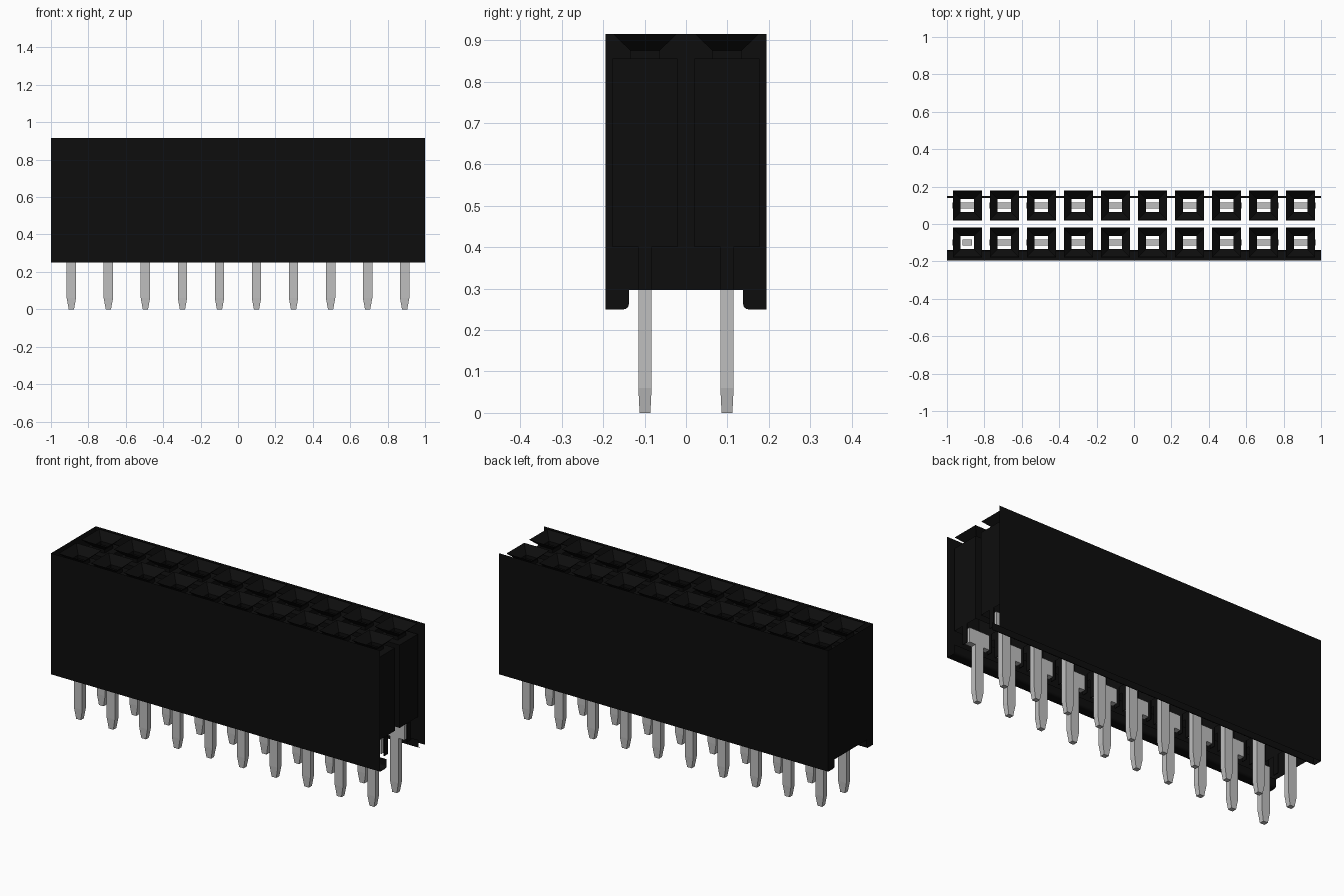
import bpy, bmesh, math

cube = bpy.data.objects.get("Cube")
if cube:
    bpy.data.objects.remove(cube, do_unlink=True)


def material(name, rgb, rough):
    m = bpy.data.materials.new(name)
    m.use_nodes = True
    m.diffuse_color = (*rgb, 1)
    b = m.node_tree.nodes["Principled BSDF"]
    b.inputs["Base Color"].default_value = (*rgb, 1)
    b.inputs["Roughness"].default_value = rough
    return m


BLACK = material("black plastic", (0.004, 0.004, 0.004), 0.6)
METAL = material("grey metal", (0.52, 0.52, 0.52), 0.5)


def finish(bm, name, mat, normals=True):
    if normals:
        bmesh.ops.recalc_face_normals(bm, faces=bm.faces)
    me = bpy.data.meshes.new(name)
    bm.to_mesh(me)
    bm.free()
    me.materials.append(mat)
    ob = bpy.data.objects.new(name, me)
    bpy.context.collection.objects.link(ob)
    return ob


def loft(bm, cx, cy, rings, cap=False):
    """Rectangular tube through rings of (half x, half y, z)."""
    loops = [[bm.verts.new((cx + sx * hx, cy + sy * hy, z))
              for sx, sy in ((-1, -1), (1, -1), (1, 1), (-1, 1))]
             for hx, hy, z in rings]
    for a, b in zip(loops, loops[1:]):
        for i in range(4):
            j = (i + 1) % 4
            bm.faces.new((a[i], a[j], b[j], b[i]))
    if cap:
        bm.faces.new(loops[0][::-1])
        bm.faces.new(loops[-1])


def strip(bm, profile):
    """Sheet running the whole length along an open (y, z) profile."""
    a = [bm.verts.new((-1, y, z)) for y, z in profile]
    b = [bm.verts.new((1, y, z)) for y, z in profile]
    for i in range(len(profile) - 1):
        bm.faces.new((a[i], b[i], b[i + 1], a[i + 1]))


COLS = [-0.891 + 0.198 * i for i in range(10)]
ROWS = (-0.099, 0.099)
W, TOP, FOOT, FLOOR = 0.194, 0.915, 0.25, 0.297
INNER, R = 0.138, 0.013

# Inner outline of one foot, with a rounded lower corner
foot = [(INNER + R - R * math.sin(t), FOOT + R - R * math.cos(t))
        for t in (math.pi / 2 * k / 4 for k in range(5))] + [(INNER, FLOOR)]

# Front wall with its foot underside
bm = bmesh.new()
strip(bm, [(-W, TOP), (-W, FOOT)] + [(-y, z) for y, z in foot])
finish(bm, "front_wall", BLACK)

# Back wall, and the separate inner face of its foot
bm = bmesh.new()
strip(bm, [(W, FOOT), (W, TOP)])
finish(bm, "back_wall", BLACK)
bm = bmesh.new()
strip(bm, foot)
finish(bm, "back_foot_inner_face", BLACK)

# Closed end wall, following the feet
bm = bmesh.new()
outline = ([(-W, TOP), (-W, FOOT)] + [(-y, z) for y, z in foot]
           + foot[::-1] + [(W, FOOT), (W, TOP)])
face = bm.faces.new([bm.verts.new((-1, y, z)) for y, z in outline])
face.normal_update()
if face.normal.x > 0:
    face.normal_flip()
finish(bm, "end_wall", BLACK, normals=False)

# Funnels leading down into the contact chambers
bm = bmesh.new()
for x in COLS:
    for y in ROWS:
        loft(bm, x, y, [(0.077, 0.077, TOP), (0.036, 0.036, 0.875),
                        (0.036, 0.036, 0.855), (0.077, 0.079, 0.855),
                        (0.077, 0.079, 0.40)])
finish(bm, "socket_chambers", BLACK)

# Narrow ribs below the chambers
bm = bmesh.new()
for x in COLS:
    for y in ROWS:
        for s in (-1, 1):
            loft(bm, x + s * 0.0765, y,
                 [(0.002, 0.016, FLOOR), (0.002, 0.016, 0.40)], True)
finish(bm, "chamber_ribs", BLACK)

# Pins with tapered tips
bm = bmesh.new()
for x in COLS:
    for y in ROWS:
        loft(bm, x, y, [(0.014, 0.013, 0), (0.025, 0.016, 0.06),
                        (0.025, 0.016, 0.31)], True)
finish(bm, "pins", METAL)

# Shoulders of the contacts above the pins
bm = bmesh.new()
for x in COLS:
    for y in ROWS:
        if (x, y) != (COLS[0], ROWS[0]):
            loft(bm, x, y, [(0.062, 0.016, 0.305), (0.062, 0.016, 0.385)], True)
finish(bm, "contact_shoulders", METAL)
